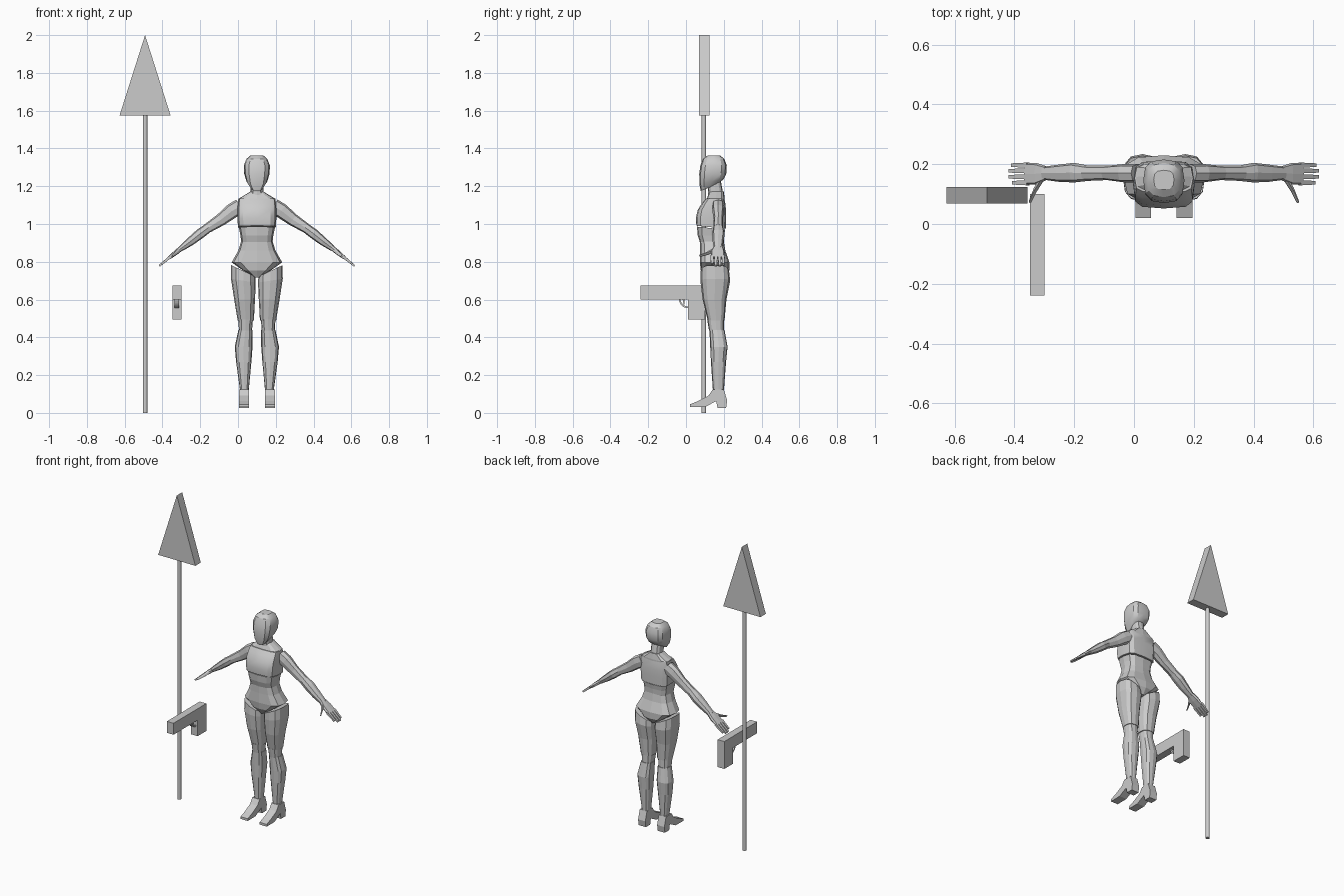
import bpy, bmesh
from math import cos, sin, pi, copysign
from mathutils import Vector as V

CX = 0.1  # body's mirror plane


def finish(name, bm, smooth=False):
    bmesh.ops.recalc_face_normals(bm, faces=bm.faces)
    me = bpy.data.meshes.new(name)
    bm.to_mesh(me)
    bm.free()
    ob = bpy.data.objects.new(name, me)
    bpy.context.collection.objects.link(ob)
    if smooth:
        bpy.ops.object.select_all(action='DESELECT')
        bpy.context.view_layer.objects.active = ob
        ob.select_set(True)
        bpy.ops.object.shade_smooth_by_angle(angle=0.5)
    return ob


def loft(name, rings, n=12, p=0.75, side=1, smooth=False):
    """Skin rings (centre, half-axis u, half-axis v), superellipse sections."""
    bm = bmesh.new()
    off = pi / 4 if n == 4 else 0
    loops = []
    for c, u, w in rings:
        loop = []
        for i in range(n):
            a = off + 2 * pi * i / n
            f = lambda t: 0 if abs(t) < 1e-6 else copysign(abs(t) ** p, t)
            q = V(c) + V(u) * f(cos(a)) + V(w) * f(sin(a))
            loop.append(bm.verts.new((CX + side * q.x, q.y, q.z)))
        loops.append(loop)
    for a, b in zip(loops, loops[1:]):
        for i in range(n):
            j = (i + 1) % n
            bm.faces.new((a[i], a[j], b[j], b[i]))
    bm.faces.new(loops[0])
    bm.faces.new(loops[-1])
    return finish(name, bm, smooth)


def stack(name, rows, **kw):
    """Rows: z, x min, x max, y min, y max, tilt along x, tilt along y."""
    rings = [(((x0 + x1) / 2, (y0 + y1) / 2, z), ((x1 - x0) / 2, 0, tx), (0, (y1 - y0) / 2, ty))
             for z, x0, x1, y0, y1, tx, ty in rows]
    return loft(name, rings, **kw)


def core(name, rows, **kw):
    """Symmetric stack. Rows: z, half width, y front, y back, tilt along y."""
    return stack(name, [(z, -h, h, a, b, 0, t) for z, h, a, b, t in rows], **kw)


def limb(name, rows, **kw):
    """Tube following the sloping arm. Rows: x, y, z, half depth, half thickness."""
    d = (V((0.52, 0, 0.78)) - V((0.1, 0, 1.09))).normalized()
    up = V((-d.z, 0, d.x))
    return loft(name, [((x, y, z), (0, h, 0), up * t) for x, y, z, h, t in rows], **kw)


def prism(name, pts, axis, lo, hi):
    """Extrude a 2D profile along x (points y,z) or along y (points x,z)."""
    bm = bmesh.new()
    co = lambda a, b, d: (d, a, b) if axis == 'x' else (a, d, b)
    f = bm.faces.new([bm.verts.new(co(a, b, lo)) for a, b in pts])
    r = bmesh.ops.extrude_face_region(bm, geom=[f])
    vs = [g for g in r['geom'] if isinstance(g, bmesh.types.BMVert)]
    bmesh.ops.translate(bm, verts=vs, vec=V(co(0, 0, hi - lo)))
    return finish(name, bm)


# Spear
bpy.ops.mesh.primitive_cylinder_add(vertices=16, radius=0.012, depth=1.58, location=(-0.492, 0.095, 0.79))
bpy.context.object.name = "spear_shaft"
bpy.ops.object.shade_smooth_by_angle()
prism("spear_head", [(-0.627, 1.575), (-0.357, 1.575), (-0.492, 2.0)], 'y', 0.068, 0.124)

# Handgun
prism("gun_body", [(-0.24, 0.6), (0.01, 0.6), (0.01, 0.495), (0.1, 0.495), (0.1, 0.675), (-0.24, 0.675)],
      'x', -0.348, -0.3)
arc = lambda r, rev: [(0.012 - r * cos(a), 0.604 - r * sin(a))
                      for a in [i * pi / 12 for i in (range(6, -1, -1) if rev else range(7))]]
prism("trigger_guard", arc(0.05, False) + arc(0.041, True), 'x', -0.336, -0.312)
prism("trigger", [(-0.018, 0.602), (-0.008, 0.602), (-0.008, 0.575), (-0.013, 0.575)], 'x', -0.329, -0.319)

# Head and neck
core("head", [(1.193, 0.03, 0.078, 0.17, 0.018), (1.225, 0.055, 0.071, 0.2, 0.014),
              (1.265, 0.067, 0.07, 0.213, 0), (1.31, 0.069, 0.076, 0.216, 0),
              (1.345, 0.055, 0.09, 0.203, 0), (1.363, 0.034, 0.115, 0.18, 0)], p=0.7, smooth=True)
core("neck", [(1.11, 0.042, 0.115, 0.205, 0), (1.17, 0.034, 0.118, 0.195, 0), (1.225, 0.034, 0.11, 0.185, 0)])
core("shoulder_yoke", [(1.1, 0.1, 0.1, 0.205, 0), (1.135, 0.095, 0.11, 0.205, 0),
                       (1.172, 0.034, 0.125, 0.2, 0)], p=0.6)

# Torso
core("chest", [(0.983, 0.1, 0.055, 0.212, -0.008), (1.03, 0.103, 0.052, 0.213, 0), (1.075, 0.103, 0.062, 0.212, 0),
               (1.11, 0.101, 0.085, 0.208, 0), (1.134, 0.098, 0.105, 0.203, 0)], p=0.5, smooth=True)
core("waist", [(0.905, 0.083, 0.073, 0.2, 0), (0.94, 0.087, 0.062, 0.202, 0), (0.978, 0.095, 0.058, 0.207, -0.008)],
     p=0.6)
core("pelvis", [(0.717, 0.014, 0.1, 0.205, 0), (0.755, 0.075, 0.078, 0.23, 0), (0.797, 0.134, 0.073, 0.23, 0),
                (0.86, 0.098, 0.074, 0.208, 0), (0.91, 0.083, 0.073, 0.2, 0)], p=0.65)

for side, tag in ((-1, "right"), (1, "left")):
    # Leg
    stack(tag + "_thigh", [(0.752, 0.008, 0.136, 0.078, 0.228, 0.03, 0), (0.7, 0.006, 0.137, 0.076, 0.234, 0.01, 0),
                           (0.6, 0.01, 0.12, 0.088, 0.214, 0, 0), (0.49, 0.016, 0.102, 0.115, 0.204, 0, 0)],
          side=side)
    stack(tag + "_knee", [(0.495, 0.021, 0.098, 0.112, 0.2, 0, 0), (0.435, 0.026, 0.095, 0.122, 0.2, 0, 0)],
          side=side)
    stack(tag + "_shin", [(0.44, 0.023, 0.098, 0.124, 0.204, 0, 0), (0.35, 0.023, 0.117, 0.128, 0.22, 0, 0),
                          (0.27, 0.029, 0.11, 0.132, 0.212, 0, 0), (0.11, 0.044, 0.088, 0.143, 0.2, 0, 0)],
          side=side)
    fx = sorted((CX + side * 0.043, CX + side * 0.095))
    prism(tag + "_foot", [(0.02, 0.03), (0.1, 0.031), (0.16, 0.062), (0.167, 0.025), (0.212, 0.025), (0.218, 0.065),
                          (0.2, 0.125), (0.142, 0.125), (0.12, 0.092), (0.065, 0.063), (0.02, 0.045)], 'x', *fx)

    # Arm
    limb(tag + "_upper_arm", [(0.085, 0.17, 1.095, 0.031, 0.042), (0.13, 0.17, 1.07, 0.031, 0.04),
                              (0.19, 0.171, 1.023, 0.024, 0.033), (0.262, 0.17, 0.977, 0.026, 0.026)],
         n=8, side=side)
    limb(tag + "_forearm", [(0.255, 0.17, 0.982, 0.026, 0.025), (0.3, 0.172, 0.949, 0.033, 0.027),
                            (0.35, 0.17, 0.909, 0.029, 0.023), (0.402, 0.17, 0.87, 0.022, 0.015)],
         n=8, side=side)
    limb(tag + "_palm", [(0.395, 0.17, 0.876, 0.024, 0.013), (0.425, 0.168, 0.852, 0.036, 0.013),
                         (0.463, 0.168, 0.822, 0.037, 0.009)], n=8, p=0.5, side=side)
    for i, (y, tip) in enumerate(((0.138, 0.505), (0.158, 0.517), (0.178, 0.517), (0.197, 0.508))):
        limb(f"{tag}_finger_{i + 1}", [(0.455, y, 0.829, 0.0085, 0.008),
                                       (tip, y, 0.829 - (tip - 0.455) * 0.82, 0.006, 0.005)],
             n=4, p=0, side=side)
    limb(tag + "_thumb", [(0.408, 0.152, 0.865, 0.012, 0.011), (0.43, 0.115, 0.845, 0.009, 0.01),
                          (0.448, 0.075, 0.832, 0.005, 0.007)], n=6, side=side)
